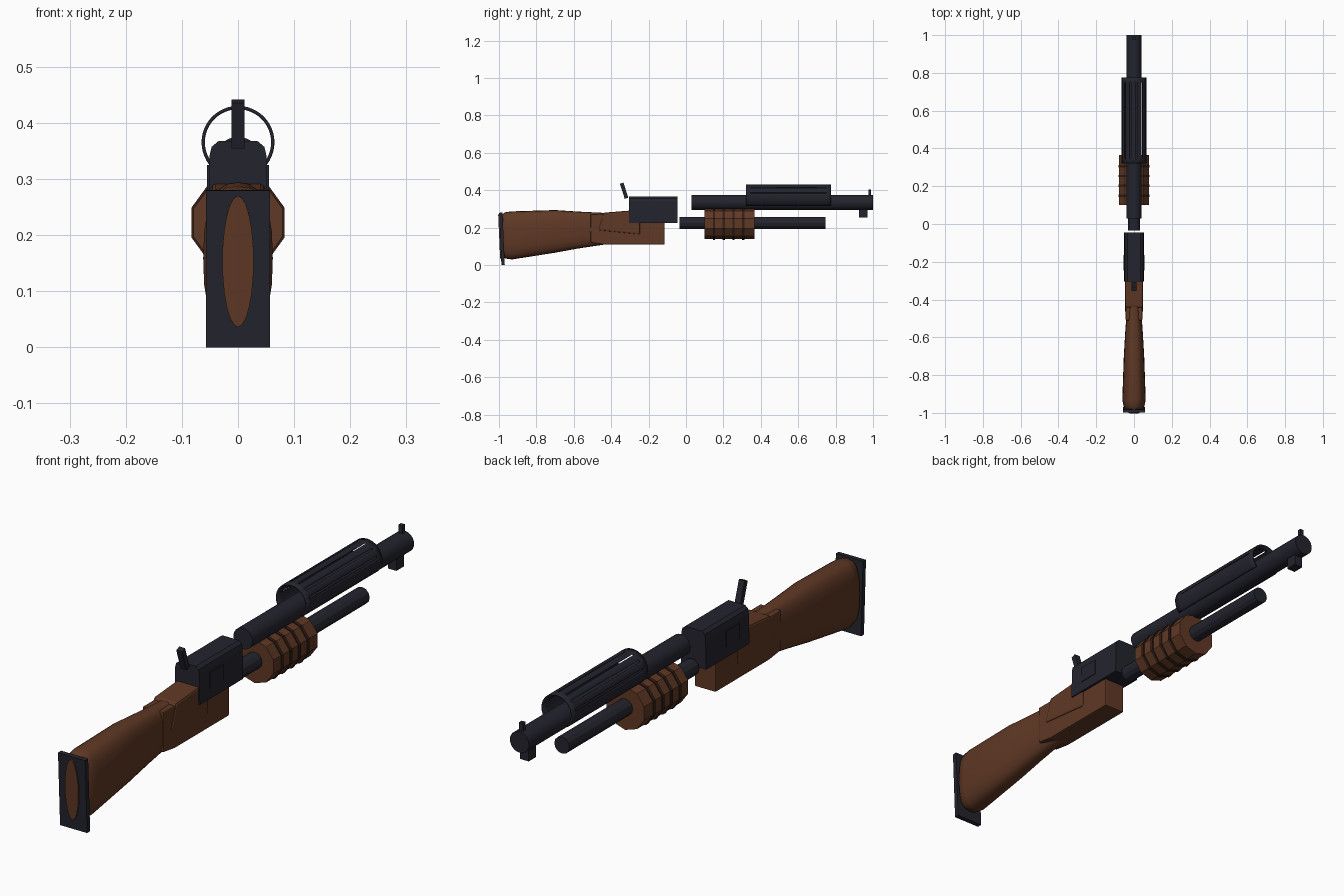
import bpy, bmesh, math
from mathutils import Matrix

cube = bpy.data.objects.get("Cube")
if cube:
    bpy.data.objects.remove(cube, do_unlink=True)


def material(name, rgb):
    m = bpy.data.materials.new(name)
    m.use_nodes = True
    m.diffuse_color = (*rgb, 1)
    m.node_tree.nodes["Principled BSDF"].inputs["Base Color"].default_value = (*rgb, 1)
    return m


METAL = material("dark gunmetal", (0.017, 0.017, 0.027))
WOOD = material("brown wood", (0.115, 0.04, 0.018))
DARK = material("dark brown", (0.035, 0.014, 0.008))


def finish(name, bm, mat, smooth=None, bevel=0):
    bmesh.ops.recalc_face_normals(bm, faces=bm.faces[:])
    me = bpy.data.meshes.new(name)
    bm.to_mesh(me)
    bm.free()
    ob = bpy.data.objects.new(name, me)
    bpy.context.collection.objects.link(ob)
    me.materials.append(mat)
    if bevel:
        b = ob.modifiers.new("Bevel", 'BEVEL')
        b.width, b.segments = bevel, 2
    if smooth:
        bpy.ops.object.select_all(action='DESELECT')
        ob.select_set(True)
        bpy.context.view_layer.objects.active = ob
        bpy.ops.object.shade_smooth_by_angle(angle=math.radians(smooth))
    return ob


def box(name, x, y, z, mat, tilt=0, bevel=0):
    """Box of half width x between the y pair and the z pair."""
    bm = bmesh.new()
    mid = Matrix.Translation((0, sum(y) / 2, sum(z) / 2))
    size = Matrix.Diagonal((2 * x, y[1] - y[0], z[1] - z[0], 1))
    bmesh.ops.create_cube(bm, size=1, matrix=mid @ Matrix.Rotation(tilt, 4, 'X') @ size)
    return finish(name, bm, mat, bevel=bevel)


def tube(name, r, y, z, sides, mat, smooth=None, scale_z=1, tilt=0):
    """Solid cylinder along y, with one corner pointing sideways."""
    bm = bmesh.new()
    m = (Matrix.Translation((0, sum(y) / 2, z)) @ Matrix.Rotation(tilt, 4, 'X')
         @ Matrix.Diagonal((1, 1, scale_z, 1)) @ Matrix.Rotation(math.pi / 2, 4, 'X')
         @ Matrix.Rotation(math.pi / 2 if sides % 4 else 0, 4, 'Z'))
    if sides % 4:
        m = m @ Matrix.Rotation(math.pi / 2, 4, 'Z')
    bmesh.ops.create_cone(bm, cap_ends=True, segments=sides, radius1=r, radius2=r,
                          depth=y[1] - y[0], matrix=m)
    return finish(name, bm, mat, smooth)


def loft(name, rings, mat, smooth=None, bevel=0):
    bm = bmesh.new()
    loops = [[bm.verts.new(p) for p in ring] for ring in rings]
    n = len(loops[0])
    for a, b in zip(loops, loops[1:]):
        for i in range(n):
            bm.faces.new((a[i], a[(i + 1) % n], b[(i + 1) % n], b[i]))
    bm.faces.new(loops[0])
    bm.faces.new(loops[-1][::-1])
    return finish(name, bm, mat, smooth, bevel)


def slab(name, profile, x, mat, bevel=0):
    """Side profile of (y, z) points extruded to half width x."""
    return loft(name, [[(s, y, z) for y, z in profile] for s in (-x, x)], mat, bevel=bevel)


# Barrel, magazine and muzzle fittings
tube("barrel", 0.04, (0.03, 1.0), 0.335, 24, METAL, 30)
tube("magazine_tube", 0.032, (-0.035, 0.745), 0.226, 12, METAL)
box("front_sight", 0.008, (0.975, 0.99), (0.365, 0.405), METAL)
box("barrel_lug", 0.018, (0.925, 0.97), (0.255, 0.298), METAL)

# Pump grip with raised rings
tube("pump_grip", 0.083, (0.1, 0.365), 0.222, 10, WOOD)
for i in range(4):
    y = 0.15 + i * 0.052
    tube("pump_ring_%d" % (i + 1), 0.087, (y - 0.006, y + 0.006), 0.222, 10, DARK)


# Slotted heat shield, open underneath
def heat_shield():
    bm = bmesh.new()
    steps, r = 36, 0.065
    ys = (0.32, 0.345, 0.75, 0.775)
    grid = []
    for i in range(steps + 1):
        a = math.radians(-45 + 270 * i / steps)
        grid.append([bm.verts.new((r * math.cos(a), y, 0.365 + r * math.sin(a))) for y in ys])
    for i in range(steps):
        for j in range(3):
            if j == 1 and 6 <= i < 30 and i % 4 == 0:
                continue
            bm.faces.new((grid[i][j], grid[i][j + 1], grid[i + 1][j + 1], grid[i + 1][j]))
    ob = finish("heat_shield", bm, METAL, 30)
    s = ob.modifiers.new("Thickness", 'SOLIDIFY')
    s.thickness, s.offset = 0.006, -1


heat_shield()

# Receiver with rounded top edges, side port and rear sight
arch = [(0.053, 0.225), (0.051, 0.34), (0.047, 0.357), (0.035, 0.367)]
section = arch + [(-x, z) for x, z in reversed(arch)]
loft("receiver", [[(x, y, z) for x, z in section] for y in (-0.305, -0.045)], METAL)
box("ejection_port", 0.055, (-0.245, -0.165), (0.265, 0.325), METAL)
box("rear_sight", 0.012, (-0.341, -0.321), (0.355, 0.44), METAL, tilt=math.radians(18))

# Wooden body under the receiver
slab("stock_block", [(-0.51, 0.12), (-0.44, 0.11), (-0.115, 0.11), (-0.115, 0.226),
                     (-0.24, 0.24), (-0.3, 0.27), (-0.51, 0.272)], 0.044, WOOD, 0.004)
slab("stock_wrist", [(-0.47, 0.185), (-0.245, 0.162), (-0.245, 0.24), (-0.29, 0.292),
                     (-0.44, 0.28)], 0.048, WOOD, 0.008)


# Lofted shoulder stock: y, half width, bottom, top
def stock_ring(y, w, low, high, n=24):
    pts = []
    for i in range(n):
        a = 2 * math.pi * i / n
        c, s = math.cos(a), math.sin(a)
        x = math.copysign(abs(c) ** 0.75, c) * w
        z = math.copysign(abs(s) ** 0.75, s) * (high - low) / 2
        pts.append((x, y, (high + low) / 2 + z))
    return pts


STOCK = [(-0.982, 0.042, 0.05, 0.272), (-0.965, 0.055, 0.035, 0.283), (-0.93, 0.062, 0.03, 0.287),
         (-0.7, 0.054, 0.066, 0.294), (-0.58, 0.047, 0.088, 0.286), (-0.42, 0.036, 0.112, 0.278)]
loft("shoulder_stock", [stock_ring(*s) for s in STOCK], WOOD, 40)

# Tilted butt plate with an oval wooden inlay
lean = math.radians(2.5)
box("butt_plate", 0.057, (-0.993, -0.975), (0.0, 0.28), METAL, tilt=lean)
tube("butt_inlay", 0.028, (-0.999, -0.991), 0.153, 24, WOOD, 30, scale_z=4.18, tilt=lean)
